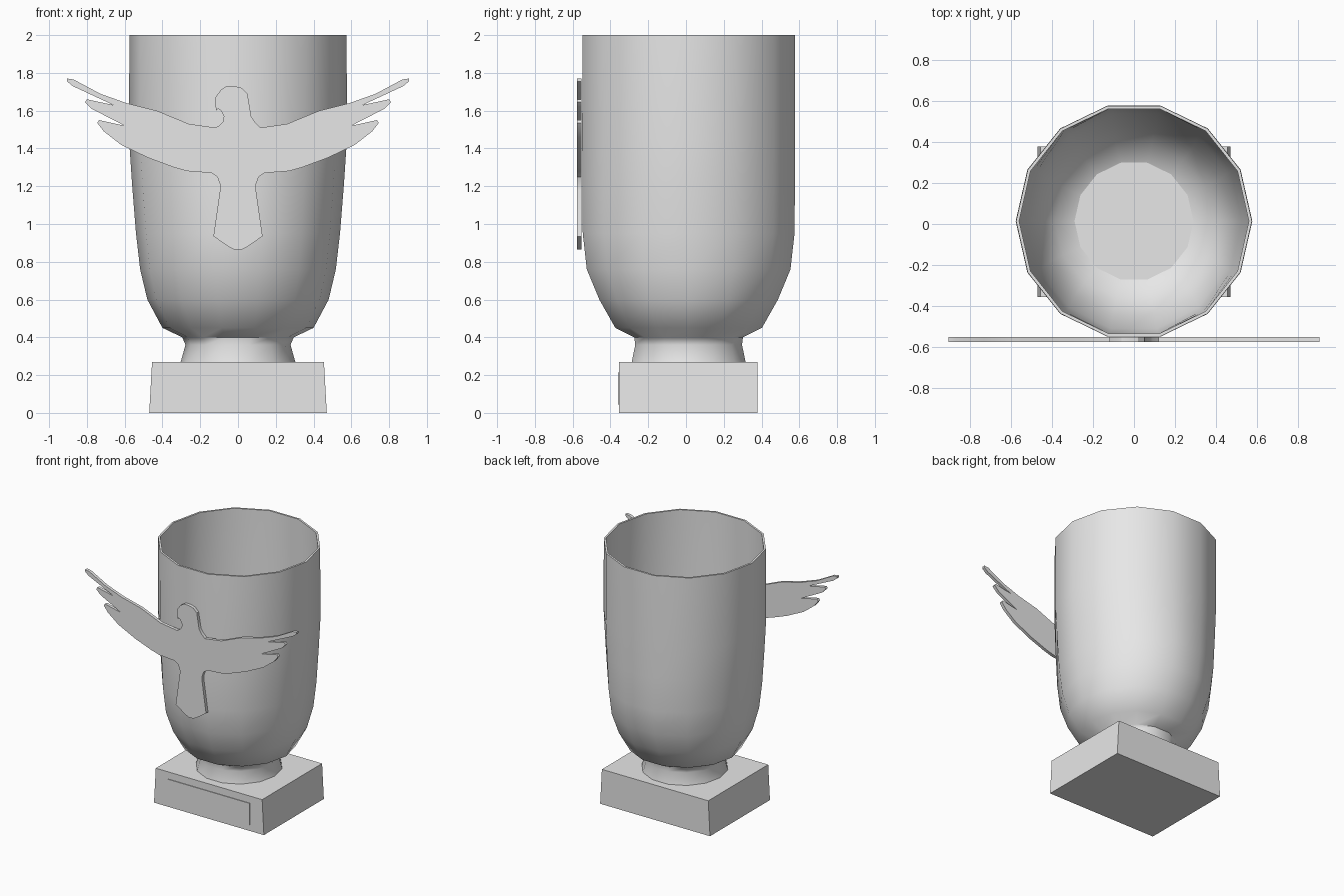
import bpy
import bmesh
from math import cos, sin, tau, radians

default_cube = bpy.data.objects.get("Cube")
if default_cube:
    bpy.data.objects.remove(default_cube, do_unlink=True)

SIDES = 14
CENTRE_Y = 0.014
WALL = 0.015

grey = bpy.data.materials.new("light grey")
grey.use_nodes = True
grey.diffuse_color = (0.8, 0.8, 0.8, 1)
grey.node_tree.nodes["Principled BSDF"].inputs["Base Color"].default_value = grey.diffuse_color


def finish(name, bm, smooth_angle=None):
    """Turn a bmesh into a named object with consistent normals."""
    bmesh.ops.recalc_face_normals(bm, faces=bm.faces)
    mesh = bpy.data.meshes.new(name)
    bm.to_mesh(mesh)
    bm.free()
    mesh.materials.append(grey)
    obj = bpy.data.objects.new(name, mesh)
    bpy.context.collection.objects.link(obj)
    if smooth_angle:
        bpy.ops.object.select_all(action="DESELECT")
        obj.select_set(True)
        bpy.context.view_layer.objects.active = obj
        bpy.ops.object.shade_smooth_by_angle(angle=radians(smooth_angle))
    return obj


def add_ring(bm, z, rx, ry):
    angles = [tau * i / SIDES for i in range(SIDES)]
    return [bm.verts.new((rx * cos(a), CENTRE_Y + ry * sin(a), z)) for a in angles]


def bridge(bm, lower, upper):
    for i in range(SIDES):
        j = (i + 1) % SIDES
        bm.faces.new((lower[i], lower[j], upper[j], upper[i]))


def box(name, x, y_front, y_back, z_low, z_high, top_x=None):
    """Box symmetric in x, optionally tapering to a narrower top."""
    bm = bmesh.new()
    bmesh.ops.create_cube(bm, size=2)
    for v in bm.verts:
        half = top_x if top_x and v.co.z > 0 else x
        v.co.x *= half
        v.co.y = y_front if v.co.y < 0 else y_back
        v.co.z = z_low if v.co.z < 0 else z_high
    return finish(name, bm)


# Cup: neck and outer wall (height, x radius, y radius), then rim and inner wall
outer = [(.265, .305, .31), (.36, .278, .29), (.4, .295, .295), (.45, .4, .398),
         (.6, .48, .485), (.76, .518, .553), (.95, .54, .575), (1.2, .56, .577),
         (1.45, .577, .578), (2, .575, .577)]
inner = [(z + (0 if z == 2 else WALL), rx - WALL, ry - WALL)
         for z, rx, ry in reversed(outer[3:])]
floor_ring = (.42, .29, .292)

bm = bmesh.new()
rings = [add_ring(bm, *r) for r in outer + inner + [floor_ring]]
for lower, upper in zip(rings, rings[1:]):
    bridge(bm, lower, upper)
finish("cup", bm, 50)

# Flat floor inside the cup
bm = bmesh.new()
bottom = add_ring(bm, floor_ring[0] - WALL, .28, .28)
top = add_ring(bm, *floor_ring)
bridge(bm, bottom, top)
bm.faces.new(top)
bm.faces.new(bottom)
finish("cup_floor", bm)

# Tapered base block with a thin plaque on its front
box("base", .47, -.355, .378, 0, .27, top_x=.455)
box("base_plaque", .35, -.36, -.35, .045, .215)

# Flat bird with spread wings: wing and tail are mirrored, the head faces one side
head = [(-.12, 1.51), (-.1, 1.52), (-.08, 1.54), (-.075, 1.57), (-.09, 1.6),
        (-.105, 1.61), (-.115, 1.6), (-.12, 1.63), (-.12, 1.67), (-.09, 1.71),
        (-.06, 1.73), (-.02, 1.73), (.02, 1.72), (.05, 1.69), (.06, 1.63),
        (.07, 1.57), (.09, 1.54)]
wing_and_tail = [(.12, 1.51), (.26, 1.53), (.43, 1.6), (.59, 1.64), (.73, 1.69),
                 (.87, 1.765), (.905, 1.77), (.905, 1.755), (.875, 1.73),
                 (.66, 1.63), (.8, 1.66), (.81, 1.645), (.775, 1.61),
                 (.6, 1.52), (.735, 1.55), (.745, 1.535), (.71, 1.49),
                 (.62, 1.42), (.475, 1.35), (.34, 1.3), (.27, 1.28), (.14, 1.27),
                 (.11, 1.25), (.095, 1.21), (.095, 1.18), (.13, .935),
                 (.05, .88), (.02, .865)]
mirrored = [(-x, z) for x, z in reversed(wing_and_tail)]
outline = head + wing_and_tail + mirrored[:-1]

bm = bmesh.new()
front = bm.faces.new([bm.verts.new((x, -.576, z)) for x, z in outline])
extruded = bmesh.ops.extrude_face_region(bm, geom=[front], use_keep_orig=True)
for v in extruded["geom"]:
    if isinstance(v, bmesh.types.BMVert):
        v.co.y = -.552
finish("bird_relief", bm, 30)
